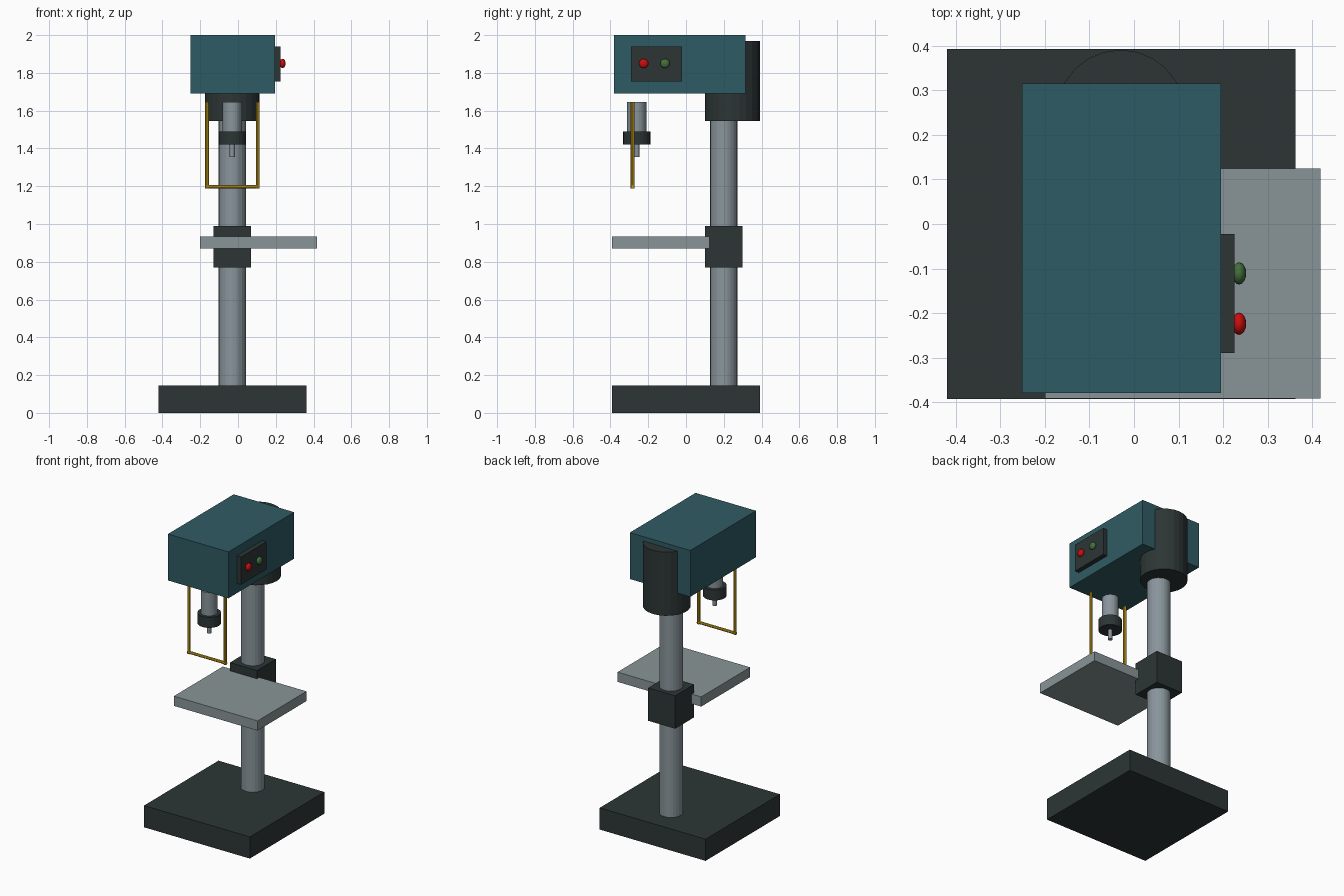
import bpy, bmesh, math
from mathutils import Matrix, Vector

if "Cube" in bpy.data.objects:
    bpy.data.objects.remove(bpy.data.objects["Cube"])


def material(name, r, g, b):
    m = bpy.data.materials.new(name)
    m.diffuse_color = (r, g, b, 1)
    m.use_nodes = True
    m.node_tree.nodes["Principled BSDF"].inputs["Base Color"].default_value = m.diffuse_color
    return m


TEAL = material("teal paint", 0.028, 0.105, 0.125)
DARK = material("dark iron", 0.026, 0.036, 0.036)
STEEL = material("column steel", 0.25, 0.30, 0.33)
PLATE = material("table steel", 0.25, 0.30, 0.31)
YELLOW = material("guard yellow", 0.60, 0.36, 0.012)
RED = material("red button", 0.60, 0.004, 0.004)
GREEN = material("green button", 0.055, 0.16, 0.045)


def finish(name, bm, mat, smooth=False):
    me = bpy.data.meshes.new(name)
    bm.to_mesh(me)
    bm.free()
    me.materials.append(mat)
    for p in me.polygons:
        p.use_smooth = smooth
    ob = bpy.data.objects.new(name, me)
    bpy.context.collection.objects.link(ob)
    return ob


def box(name, x, y, z, mat):
    """Box from (min, max) pairs on each axis."""
    bm = bmesh.new()
    c = [(a + b) / 2 for a, b in (x, y, z)]
    s = [b - a for a, b in (x, y, z)]
    bmesh.ops.create_cube(bm, size=1, matrix=Matrix.Translation(c) @ Matrix.Diagonal((*s, 1)))
    return finish(name, bm, mat)


def rod(name, p, q, r, mat, sides=24):
    """Capped cylinder from p to q."""
    p, q = Vector(p), Vector(q)
    d = q - p
    m = Matrix.Translation((p + q) / 2) @ d.to_track_quat('Z', 'Y').to_matrix().to_4x4()
    bm = bmesh.new()
    bmesh.ops.create_cone(bm, cap_ends=True, segments=sides, radius1=r, radius2=r,
                          depth=d.length, matrix=m)
    return finish(name, bm, mat)


def button(name, y, mat):
    bm = bmesh.new()
    m = Matrix.Translation((0.236, y, 1.85)) @ Matrix.Diagonal((0.016, 0.025, 0.025, 1))
    bmesh.ops.create_uvsphere(bm, u_segments=16, v_segments=10, radius=1, matrix=m)
    return finish(name, bm, mat, True)


CX = -0.03  # shared axis of column and spindle

# Stand
box("base", (-0.42, 0.363), (-0.393, 0.393), (0, 0.145), DARK)
rod("column", (CX, 0.2, 0.14), (CX, 0.2, 1.6), 0.072, STEEL)
box("table_bracket", (-0.13, 0.07), (0.1, 0.3), (0.77, 0.99), DARK)
box("work_table", (-0.2, 0.419), (-0.392, 0.125), (0.87, 0.935), PLATE)

# Head
rod("head_collar", (CX, 0.246, 1.545), (CX, 0.246, 1.97), 0.145, DARK)
box("head", (-0.252, 0.195), (-0.38, 0.315), (1.69, 2.0), TEAL)
box("control_panel", (0.19, 0.226), (-0.29, -0.022), (1.755, 1.94), DARK)
button("stop_button", -0.224, RED)
button("start_button", -0.111, GREEN)

# Spindle
SY = -0.261
rod("quill", (CX, SY, 1.48), (CX, SY, 1.645), 0.051, STEEL)
rod("chuck", (CX, SY, 1.42), (CX, SY, 1.49), 0.072, DARK)
rod("drill_bit", (CX, SY, 1.355), (CX, SY, 1.43), 0.014, STEEL, 12)

# Guard frame
GY = -0.283
for side, x in (("left", -0.164), ("right", 0.104)):
    rod("guard_post_" + side, (x, GY, 1.187), (x, GY, 1.645), 0.0095, YELLOW, 8)
rod("guard_bar", (-0.173, GY, 1.1965), (0.113, GY, 1.1965), 0.0095, YELLOW, 8)
